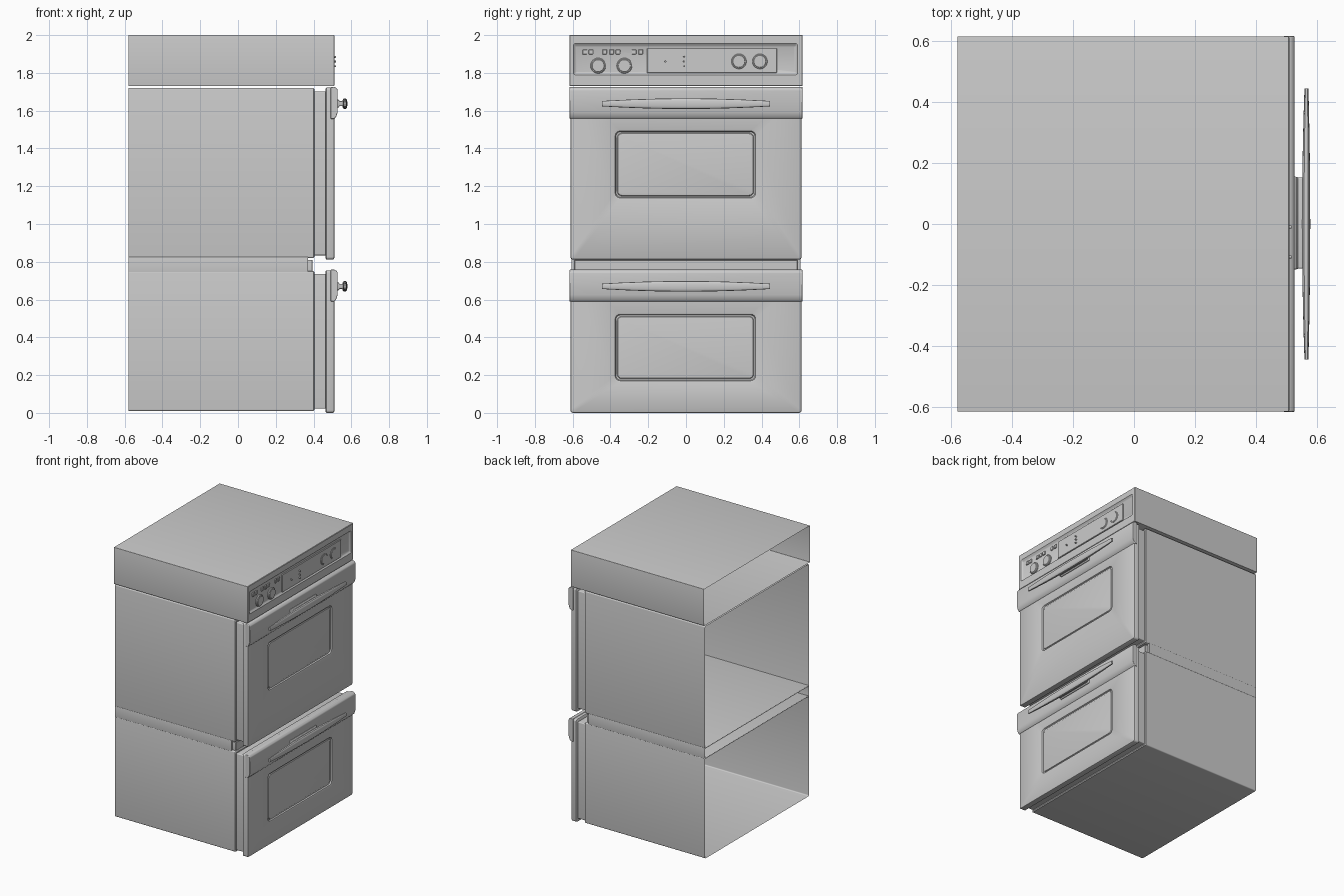
import bpy, bmesh, math

if "Cube" in bpy.data.objects:
    bpy.data.objects.remove(bpy.data.objects["Cube"])


def finish(name, bm, bevel=0.0):
    bmesh.ops.recalc_face_normals(bm, faces=bm.faces)
    me = bpy.data.meshes.new(name)
    bm.to_mesh(me)
    bm.free()
    ob = bpy.data.objects.new(name, me)
    bpy.context.collection.objects.link(ob)
    if bevel:
        m = ob.modifiers.new("bevel", 'BEVEL')
        m.width, m.segments, m.limit_method = bevel, 3, 'ANGLE'
    bpy.ops.object.select_all(action='DESELECT')
    ob.select_set(True)
    bpy.context.view_layer.objects.active = ob
    bpy.ops.object.shade_smooth_by_angle(angle=math.radians(35))
    return ob


def loft(name, loops, cap_start=True, cap_end=True):
    """Skin a list of equal-length closed point loops."""
    bm = bmesh.new()
    rings = [[bm.verts.new(p) for p in loop] for loop in loops]
    n = len(rings[0])
    for a, b in zip(rings, rings[1:]):
        for i in range(n):
            bm.faces.new((a[i], a[(i + 1) % n], b[(i + 1) % n], b[i]))
    if cap_start:
        bm.faces.new(rings[0])
    if cap_end:
        bm.faces.new(rings[-1])
    return finish(name, bm)


def rect(x, y0, y1, z0, z1, r=0.002, seg=4):
    """Rounded rectangle facing +x."""
    pts = []
    corners = ((y1 - r, z1 - r), (y0 + r, z1 - r), (y0 + r, z0 + r), (y1 - r, z0 + r))
    for k, (cy, cz) in enumerate(corners):
        for i in range(seg + 1):
            a = math.pi / 2 * (k + i / seg)
            pts.append((x, cy + r * math.cos(a), cz + r * math.sin(a)))
    return pts


def slab(name, x0, x1, y0, y1, z0, z1, r=0.002, e=0.002):
    """Rounded block with a softened front edge."""
    return loft(name, [rect(x0, y0, y1, z0, z1, r), rect(x1 - e, y0, y1, z0, z1, r),
                       rect(x1, y0 + e, y1 - e, z0 + e, z1 - e, r)])


def disc(name, x0, x1, y, z, radius, seg=32):
    def circle(x, r):
        return [(x, y + r * math.cos(t * 2 * math.pi / seg),
                 z + r * math.sin(t * 2 * math.pi / seg)) for t in range(seg)]
    return loft(name, [circle(x0, radius), circle(x1 - 0.003, radius), circle(x1, radius * 0.92)])


def shell(name, x1, w, z0, z1, r):
    """Thin cabinet shell, open at the back."""
    e = 0.006
    return loft(name, [rect(-0.58, -w, w, z0, z1, r), rect(x1 - e, -w, w, z0, z1, r),
                       rect(x1, -w + e, w - e, z0 + e, z1 - e, r)], cap_start=False)


# cabinet: two cavities and the recessed channel between them
shell("upper_cavity", 0.405, 0.605, 0.82, 1.72, 0.008)
shell("lower_cavity", 0.405, 0.605, 0.01, 0.75, 0.008)
loft("middle_channel", [rect(-0.58, -0.605, 0.605, 0.745, 0.825),
                        rect(0.37, -0.605, 0.605, 0.745, 0.825)], cap_start=False)
slab("vent_trim", 0.365, 0.395, -0.59, 0.59, 0.745, 0.81)

# control housing, open at the back, recessed face
W = 0.616
loft("control_housing", [
    rect(-0.58, -W, W, 1.73, 2.0), rect(0.507, -W, W, 1.73, 2.0),
    rect(0.51, -W + .003, W - .003, 1.733, 1.997),
    rect(0.51, -0.595, 0.59, 1.79, 1.955, 0.008),
    rect(0.502, -0.588, 0.583, 1.797, 1.945, 0.006),
    rect(0.498, -0.58, 0.575, 1.803, 1.938, 0.004)], cap_start=False)
slab("display_panel", 0.49, 0.506, -0.207, 0.482, 1.80, 1.93, 0.004)

# knobs, buttons and indicator pins
for i, (y, z) in enumerate(((-0.465, 1.838), (-0.326, 1.838), (0.28, 1.861), (0.391, 1.861))):
    disc(f"knob_base_{i}", 0.49, 0.508, y, z, 0.041)
    disc(f"knob_cap_{i}", 0.50, 0.510, y, z, 0.034)
for i, y in enumerate((-0.535, -0.503, -0.43, -0.393, -0.36, -0.275, -0.24)):
    slab(f"button_{i}", 0.49, 0.505, y - 0.012, y + 0.012, 1.897, 1.924, 0.003)
for i, (y, z) in enumerate(((-0.108, 1.86), (-0.01, 1.835), (-0.01, 1.86), (-0.01, 1.885))):
    disc(f"indicator_{i}", 0.50, 0.518, y, z, 0.005, 12)


def door(name, z0, z1, wz0, wz1):
    # gasket core behind the door skin
    slab(name + "_core", 0.40, 0.47, -0.595, 0.595, z0 + 0.022, z1 - 0.02, 0.006)

    # outer skin with rounded edges and grooved window
    def outer(x, d):
        return rect(x, -0.612 + d, 0.612 - d, z0 + d, z1 - d, 0.014)

    def window(x, d):
        return rect(x, -0.383 + d, 0.377 - d, wz0 + d, wz1 - d, 0.028 - d * 0.3)
    loft(name + "_skin", [
        outer(0.464, 0.005), outer(0.468, 0), outer(0.502, 0), outer(0.507, 0.002),
        outer(0.51, 0.008), window(0.51, 0), window(0.507, 0.008), window(0.498, 0.012),
        window(0.498, 0.019), window(0.503, 0.022), window(0.504, 0.026)])

    # thick band across the top of the door
    profile = [(0.49, -0.165), (0.51, -0.165), (0.519, -0.155), (0.528, -0.13),
               (0.528, -0.012), (0.522, -0.003), (0.512, 0.003), (0.49, 0.003)]
    bm = bmesh.new()
    ends = [[bm.verts.new((x, y, z1 + z)) for x, z in profile] for y in (-0.617, 0.617)]
    n = len(profile)
    for i in range(n):
        bm.faces.new((ends[0][i], ends[0][(i + 1) % n], ends[1][(i + 1) % n], ends[1][i]))
    for end in ends:
        bm.faces.new(end)
    finish(name + "_band", bm, 0.004)

    # lens-shaped handle bar, lofted along y
    hz = z1 - 0.085
    loops = []
    for i in range(25):
        y = -0.445 + 0.89 * i / 24
        c = 1 - (y / 0.445) ** 2
        front, back, h = 0.573 + 0.006 * c, 0.560 - 0.008 * c, 0.014 + 0.014 * c
        cx, rx = (front + back) / 2, (front - back) / 2
        loop = []
        for k in range(16):
            a = 2 * math.pi * k / 16
            ca, sa = math.cos(a), math.sin(a)
            loop.append((cx + rx * math.copysign(abs(ca) ** 0.7, ca), y,
                         hz + h * math.copysign(abs(sa) ** 0.7, sa)))
        loops.append(loop)
    loft(name + "_handle", loops)

    # flared handle mount
    loft(name + "_handle_mount", [
        rect(x, -0.147 - f, 0.153 + f, hz - h, hz + h, 0.006)
        for x, h, f in ((0.52, 0.022, 0.004), (0.532, 0.021, 0.002),
                        (0.538, 0.013, 0), (0.552, 0.013, 0), (0.562, 0.018, -0.004))])


door("upper_door", 0.812, 1.722, 1.13, 1.50)
door("lower_door", 0.0, 0.755, 0.162, 0.53)
